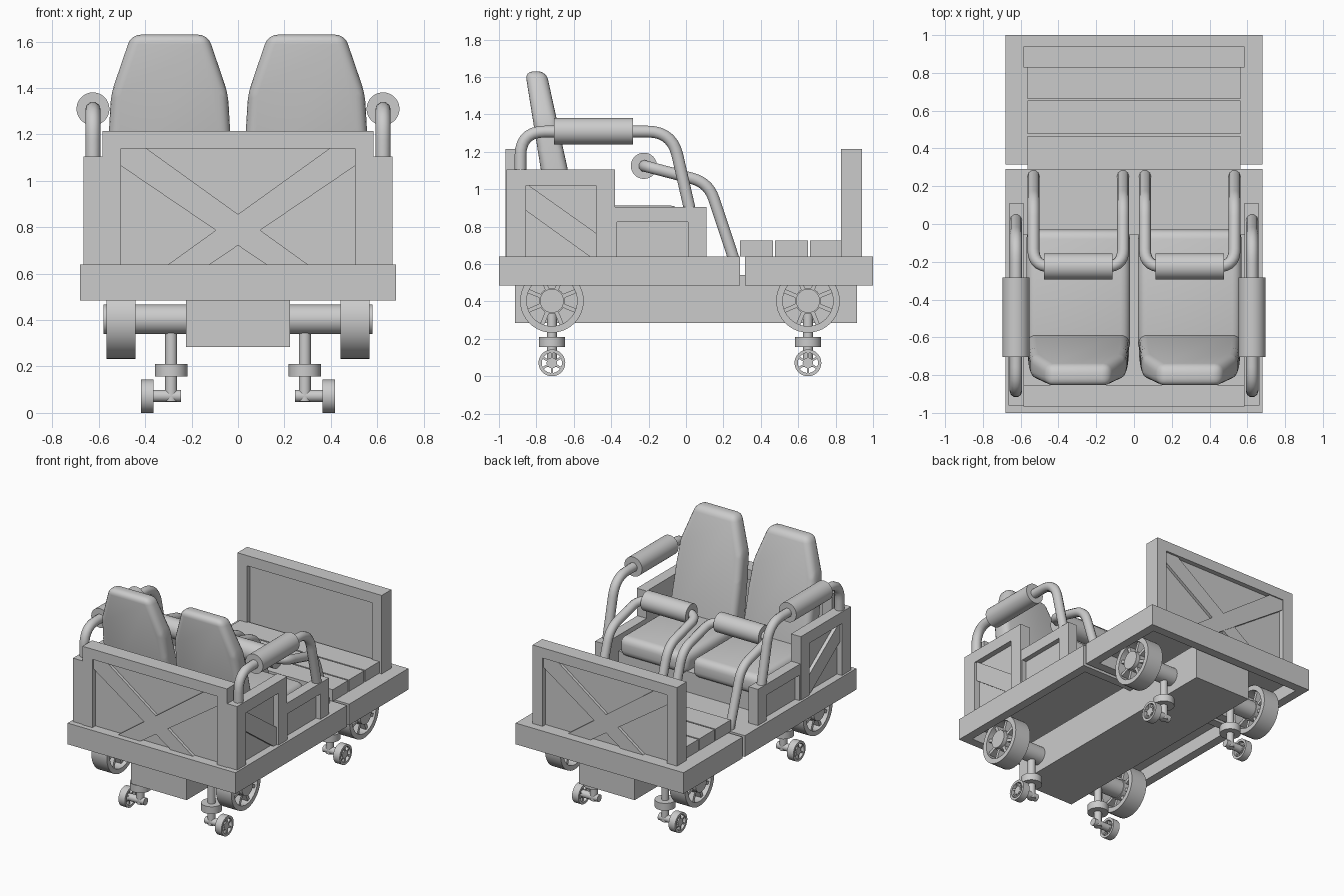
import bpy, bmesh, math
from mathutils import Vector, Matrix

if "Cube" in bpy.data.objects:
    bpy.data.objects.remove(bpy.data.objects["Cube"])


def finish(name, bm, smooth=True):
    bmesh.ops.recalc_face_normals(bm, faces=bm.faces)
    me = bpy.data.meshes.new(name)
    bm.to_mesh(me)
    bm.free()
    if smooth:
        me.polygons.foreach_set("use_smooth", [True] * len(me.polygons))
        me.set_sharp_from_angle(angle=math.radians(35))
    ob = bpy.data.objects.new(name, me)
    bpy.context.collection.objects.link(ob)
    return ob


def add_box(bm, lo, hi):
    lo, hi = Vector(lo), Vector(hi)
    m = Matrix.Translation((lo + hi) / 2) @ Matrix.Diagonal((*(hi - lo), 1))
    return bmesh.ops.create_cube(bm, size=1, matrix=m)


def box(name, lo, hi, bevel=0.0, segs=4):
    bm = bmesh.new()
    add_box(bm, lo, hi)
    if bevel:
        bmesh.ops.bevel(bm, geom=bm.edges[:], offset=bevel, segments=segs, profile=0.5, affect='EDGES')
    return finish(name, bm, bevel > 0)


def prism(name, pts, w0, w1, place, bevel=0.0):
    """Extrude a 2D outline between depths w0 and w1; place(u, v, w) gives 3D."""
    bm = bmesh.new()
    a = [bm.verts.new(place(u, v, w0)) for u, v in pts]
    b = [bm.verts.new(place(u, v, w1)) for u, v in pts]
    bm.faces.new(a)
    bm.faces.new(b[::-1])
    for i in range(len(pts)):
        j = (i + 1) % len(pts)
        bm.faces.new((a[i], b[i], b[j], a[j]))
    bmesh.ops.recalc_face_normals(bm, faces=bm.faces)
    if bevel:
        bmesh.ops.bevel(bm, geom=bm.edges[:], offset=bevel, segments=4, profile=0.5, affect='EDGES')
    return finish(name, bm, bevel > 0)


def add_cyl(bm, p, q, r, n=32):
    p, q = Vector(p), Vector(q)
    rot = (q - p).to_track_quat('Z', 'Y').to_matrix().to_4x4()
    bmesh.ops.create_cone(bm, cap_ends=True, segments=n, radius1=r, radius2=r,
                          depth=(q - p).length, matrix=Matrix.Translation((p + q) / 2) @ rot)


def cyl(name, p, q, r, n=32):
    bm = bmesh.new()
    add_cyl(bm, p, q, r, n)
    return finish(name, bm)


def tube(name, pts, r, bend):
    """Round tube along a polyline with softened corners."""
    pts = [Vector(p) for p in pts]
    path = [pts[0]]
    for a, p, b in zip(pts, pts[1:], pts[2:]):
        s, e = p + (a - p).normalized() * bend, p + (b - p).normalized() * bend
        for k in range(8):
            t = k / 7
            path.append(s * (1 - t) ** 2 + p * 2 * t * (1 - t) + e * t * t)
    path.append(pts[-1])
    cu = bpy.data.curves.new(name, 'CURVE')
    cu.dimensions = '3D'
    cu.bevel_depth, cu.bevel_resolution, cu.use_fill_caps = r, 3, True
    sp = cu.splines.new('POLY')
    sp.points.add(len(path) - 1)
    for sp_pt, p in zip(sp.points, path):
        sp_pt.co = (*p, 1)
    bpy.context.collection.objects.link(bpy.data.objects.new(name, cu))


def spoked_wheel(name, x0, x1, y, z, R, rin, hub, spokes, sw):
    """Ring tyre, hub and spokes about an x axis."""
    bm = bmesh.new()
    n, rings = 40, []
    for i in range(n):
        c, s = math.cos(2 * math.pi * i / n), math.sin(2 * math.pi * i / n)
        rings.append([bm.verts.new((x, y + r * c, z + r * s))
                      for x, r in ((x0, R), (x1, R), (x1, rin), (x0, rin))])
    for i in range(n):
        a, b = rings[i], rings[(i + 1) % n]
        for k in range(4):
            m = (k + 1) % 4
            bm.faces.new((a[k], a[m], b[m], b[k]))
    d = (x1 - x0) * 0.12
    add_cyl(bm, (x0 + d, y, z), (x1 - d, y, z), hub)
    for i in range(spokes):
        v = add_box(bm, (x0 + 2 * d, hub * 0.8, -sw), (x1 - d, rin + 0.005, sw))["verts"]
        bmesh.ops.rotate(bm, verts=v, cent=(0, 0, 0),
                         matrix=Matrix.Rotation(2 * math.pi * (i + .5) / spokes, 3, 'X'))
        bmesh.ops.translate(bm, verts=v, vec=(0, y, z))
    finish(name, bm)


# platforms, hollow underneath
for name, y0, y1 in (("front_platform", -1, 0.29), ("rear_platform", 0.315, 1)):
    bm = bmesh.new()
    add_box(bm, (-0.68, y0, 0.485), (0.68, y1, 0.64))
    bm.normal_update()
    f = min(bm.faces, key=lambda f: f.calc_center_median().z)
    bmesh.ops.inset_region(bm, faces=[f], thickness=0.09)
    f = bmesh.ops.extrude_discrete_faces(bm, faces=[f])["faces"][0]
    bmesh.ops.translate(bm, verts=f.verts, vec=(0, 0, 0.095))
    finish(name, bm, False)
box("chassis", (-0.225, -0.915, 0.285), (0.225, 0.915, 0.54))

# floor planks
for i in range(3):
    y = 0.289 + i * 0.187
    box("floor_plank", (-0.565, y, 0.64), (0.565, y + 0.177, 0.725))

# end walls with recessed panel and crossed braces (rear one turned half round)
frame = [(-.585, .62), (-.585, 1.215), (.585, 1.215), (.585, .62),
         (.505, .62), (.505, 1.14), (-.505, 1.14), (-.505, .62)]
brace = [(.505, 1.14), (.395, 1.14), (-.328, .62), (-.15, .62), (.505, 1.065)]
for s, name, off in ((1, "front_wall", 0.965), (-1, "rear_wall", 0.94)):
    put = lambda u, v, w: (u * s, (w - off) * s, v)
    prism(name + "_frame", frame, 0, 0.112, put)
    prism(name + "_panel", [(-.51, .62), (.51, .62), (.51, 1.145), (-.51, 1.145)], 0.035, 0.08, put)
    prism(name + "_brace", brace, 0.008, 0.04, put)
    prism(name + "_cross_brace", [(-u, v) for u, v in brace], 0.014, 0.04, put)

# seat base
box("seat_base", (-0.585, -0.86, 0.63), (0.585, -0.055, 0.79))

# everything that repeats left and right
for s in (-1, 1):
    side = lambda u, v, w: (w * s, u, v)
    # side walls
    prism("side_tall_frame", [(-.96, .62), (-.96, 1.105), (-.38, 1.105), (-.38, .62), (-.48, .62),
                              (-.48, 1.02), (-.855, 1.02), (-.855, .62)], 0.585, 0.665, side)
    prism("side_tall_panel", [(-.86, .62), (-.47, .62), (-.47, 1.03), (-.86, 1.03)], 0.59, 0.625, side)
    prism("side_brace", [(-.855, 1.02), (-.84, 1.02), (-.48, .765), (-.48, .62),
                         (-.487, .62), (-.855, .885)], 0.61, 0.65, side)
    prism("side_low_frame", [(-.38, .62), (-.38, .905), (.11, .905), (.11, .62), (.01, .62),
                             (.01, .825), (-.37, .825), (-.37, .62)], 0.585, 0.66, side)
    prism("side_low_panel", [(-.375, .62), (.02, .62), (.02, .83), (-.375, .83)], 0.59, 0.625, side)

    # seat cushion and backrest
    cx = 0.295 * s
    box("seat_cushion", (cx - .275, -0.68, 0.765), (cx + .275, -0.03, 0.912), 0.05)
    half = [(.27, .80), (.262, 1.2), (.252, 1.375), (.165, 1.63)]
    lean = lambda u, v, w: (cx + u, (-.705 - .19 * (v - 1.11)) + w * (.072 - .03 * (v - 1.11)), v)
    prism("seat_back", half + [(-u, v) for u, v in half[::-1]], -1, 1, lean, 0.042)

    # lap bar with pad
    xa, xb = cx - 0.237, cx + 0.237
    tube("lap_bar", [(xa, .258, .62), (xa, .12, 1.035), (xa, -.225, 1.125),
                     (xb, -.225, 1.125), (xb, .12, 1.035), (xb, .258, .62)], 0.032, 0.09)
    cyl("lap_bar_pad", (cx - .182, -.225, 1.125), (cx + .182, -.225, 1.125), 0.07)

    # arm rail with pad
    x = 0.625 * s
    tube("arm_rail", [(x, -.885, 1.08), (x, -.885, 1.308), (x, -.075, 1.308), (x, .03, .85)], 0.033, 0.13)
    cyl("arm_rail_pad", (x, -.705, 1.31), (x, -.283, 1.31), 0.071)

    # running gear: axle, big wheel, swivel caster
    for y in (-0.717, 0.652):
        cyl("axle", (0.2 * s, y, .403), (0.58 * s, y, .403), 0.064)
        x0, x1 = 0.442 * s, 0.567 * s
        spoked_wheel("wheel", x0, x1, y, .403, 0.17, 0.135, 0.07, 8, 0.011)
        x = 0.288 * s
        cyl("caster_stem", (x, y, .05), (x, y, .39), 0.026, 20)
        cyl("caster_collar", (x, y, .157), (x, y, .21), 0.07)
        cyl("caster_axle", (0.245 * s, y, .073), (0.39 * s, y, .073), 0.026, 20)
        spoked_wheel("caster_wheel", 0.365 * s, 0.417 * s, y, .0715, 0.0715, 0.054, 0.028, 6, 0.006)
